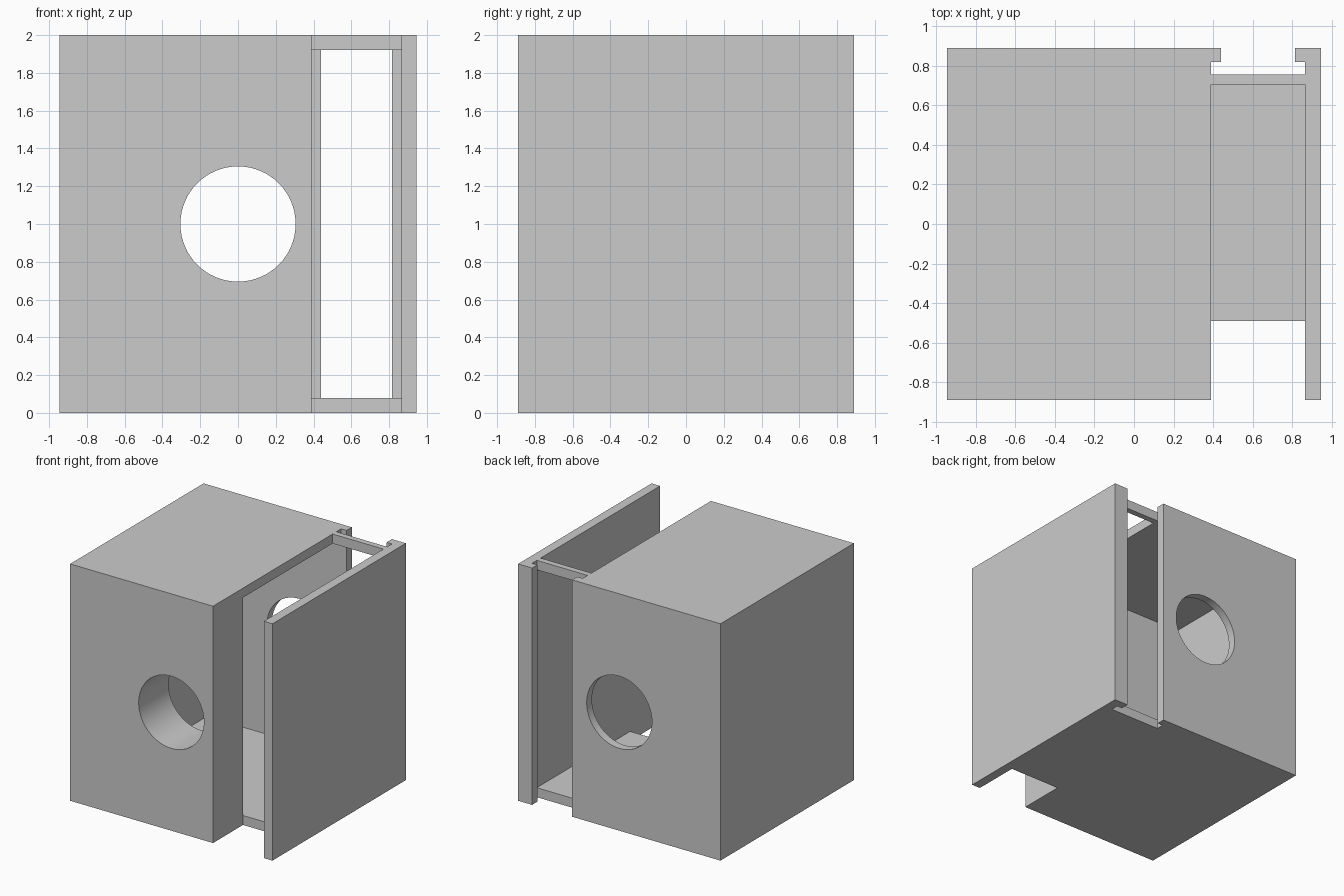
import bpy, bmesh, math

if "Cube" in bpy.data.objects:
    bpy.data.objects.remove(bpy.data.objects["Cube"])

grey = bpy.data.materials.new("light_grey")
grey.diffuse_color = (0.6, 0.6, 0.6, 1)
grey.use_nodes = True
grey.node_tree.nodes["Principled BSDF"].inputs["Base Color"].default_value = grey.diffuse_color


def prism(name, points, z0, z1):
    """Extrude a plan outline from z0 to z1."""
    bm = bmesh.new()
    face = bm.faces.new([bm.verts.new((x, y, z0)) for x, y in points])
    up = bmesh.ops.extrude_face_region(bm, geom=[face])["geom"]
    for v in up:
        if isinstance(v, bmesh.types.BMVert):
            v.co.z = z1
    bmesh.ops.recalc_face_normals(bm, faces=bm.faces)
    mesh = bpy.data.meshes.new(name)
    bm.to_mesh(mesh)
    bm.free()
    obj = bpy.data.objects.new(name, mesh)
    bpy.context.collection.objects.link(obj)
    return obj


def box(name, x0, x1, y0, y1, z0, z1):
    return prism(name, [(x0, y0), (x1, y0), (x1, y1), (x0, y1)], z0, z1)


# Outer block of the housing
housing = box("housing", -0.945, 0.945, -0.89, 0.89, 0, 2)
housing.data.materials.append(grey)

L, R = 0.39, 0.865  # sides of the open bay
cutters = [
    # Hollow chamber, opening forward through the bay
    prism("chamber_cutter", [(-R, -0.49), (L, -0.49), (L, -1), (R, -1),
                             (R, 0.82), (-R, 0.82)], 0.08, 1.92),
    # Front bay through the floor, and the open top with a rear cross bar
    box("front_bay_cutter", L, R, -1, -0.49, -1, 1),
    box("top_opening_cutter", L, R, -1, 0.705, 1, 3),
    # Sliding panel groove and the rear opening between its lips
    box("groove_cutter", L, R, 0.755, 0.82, -1, 3),
    box("rear_opening_cutter", 0.44, 0.815, 0.79, 1, -1, 3),
]

# Round port through the front block and the back wall
bpy.ops.mesh.primitive_cylinder_add(vertices=64, radius=0.305, depth=4,
                                    location=(0, 0, 1),
                                    rotation=(math.pi / 2, 0, 0))
port = bpy.context.object
port.name = "port_cutter"
cutters.append(port)

for o in bpy.context.selected_objects:
    o.select_set(False)
housing.select_set(True)
bpy.context.view_layer.objects.active = housing
for cutter in cutters:
    cutter.hide_render = True
    mod = housing.modifiers.new(cutter.name, "BOOLEAN")
    mod.operation = "DIFFERENCE"
    mod.solver = "EXACT"
    mod.object = cutter
    bpy.ops.object.modifier_apply(modifier=mod.name)
for cutter in cutters:
    bpy.data.objects.remove(cutter)

bpy.ops.object.shade_smooth_by_angle(angle=math.radians(30))
